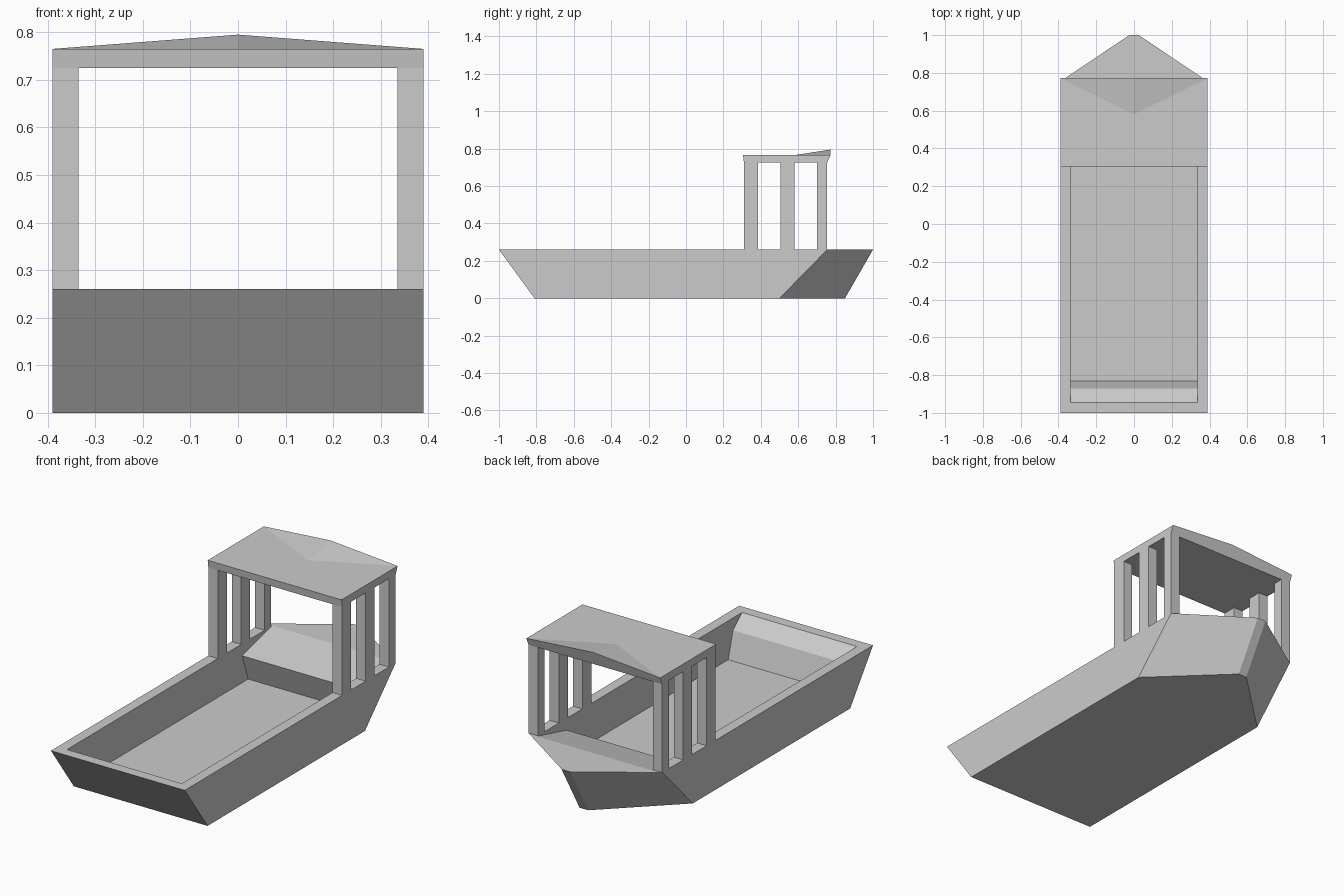
import bpy, bmesh

if "Cube" in bpy.data.objects:
    bpy.data.objects.remove(bpy.data.objects["Cube"])


def new_object(name, bm):
    bmesh.ops.recalc_face_normals(bm, faces=bm.faces)
    mesh = bpy.data.meshes.new(name)
    bm.to_mesh(mesh)
    bm.free()
    obj = bpy.data.objects.new(name, mesh)
    bpy.context.collection.objects.link(obj)
    return obj


def loft(name, lower, upper):
    """Solid between two matching outlines of 3D points."""
    bm = bmesh.new()
    a = [bm.verts.new(p) for p in lower]
    b = [bm.verts.new(p) for p in upper]
    bm.faces.new(a)
    bm.faces.new(b)
    n = len(a)
    for i in range(n):
        j = (i + 1) % n
        bm.faces.new((a[i], a[j], b[j], b[i]))
    return new_object(name, bm)


def hull_outline(stern, shoulder, tip, z):
    w, t = 0.39, 0.025
    return [(-w, stern, z), (w, stern, z), (w, shoulder, z),
            (t, tip, z), (-t, tip, z), (-w, shoulder, z)]


def rect(x0, x1, y0, y1, z):
    return [(x0, y0, z), (x1, y0, z), (x1, y1, z), (x0, y1, z)]


# Hull with raked stern and pointed bow
hull = loft("hull", hull_outline(-0.81, 0.50, 0.85, 0),
            hull_outline(-1.0, 0.755, 1.0, 0.26))

# Open well: side profile (y, z) cut through the hull
well = [(-1.003, 0.31), (-0.945, 0.26), (-0.87, 0.195), (-0.83, 0.055),
        (0.563, 0.055), (0.513, 0.197), (0.763, 0.26), (0.95, 0.31)]
cutter = loft("well_cutter", [(-0.335, y, z) for y, z in well],
              [(0.335, y, z) for y, z in well])
cutter.hide_render = True
cutter.display_type = 'WIRE'
cut = hull.modifiers.new("well", 'BOOLEAN')
cut.operation = 'DIFFERENCE'
cut.solver = 'EXACT'
cut.object = cutter

# Canopy posts, three per side
for side, label in ((-1, "left"), (1, "right")):
    for i, (y0, y1) in enumerate(((0.31, 0.385), (0.505, 0.58), (0.70, 0.755))):
        x0, x1 = sorted((side * 0.335, side * 0.39))
        loft(f"post_{label}_{i + 1}", rect(x0, x1, y0, y1, 0.259),
             rect(x0, x1, y0, y1, 0.727))

# Canopy roof: slab flaring towards the top, rear edge rising to a peak
bm = bmesh.new()
low = [bm.verts.new(p) for p in rect(-0.39, 0.39, 0.31, 0.755, 0.725)]
fl, fr, br, bl = [bm.verts.new(p) for p in rect(-0.39, 0.39, 0.305, 0.772, 0.765)]
crease = bm.verts.new((0, 0.58, 0.765))
peak = bm.verts.new((0, 0.772, 0.795))
for f in (low, (low[0], low[1], fr, fl), (low[1], low[2], br, fr),
          (low[2], low[3], bl, peak, br), (low[3], low[0], fl, bl),
          (fl, fr, crease), (fr, br, crease), (bl, fl, crease),
          (crease, br, peak), (bl, crease, peak)):
    bm.faces.new(f)
new_object("canopy_roof", bm)
